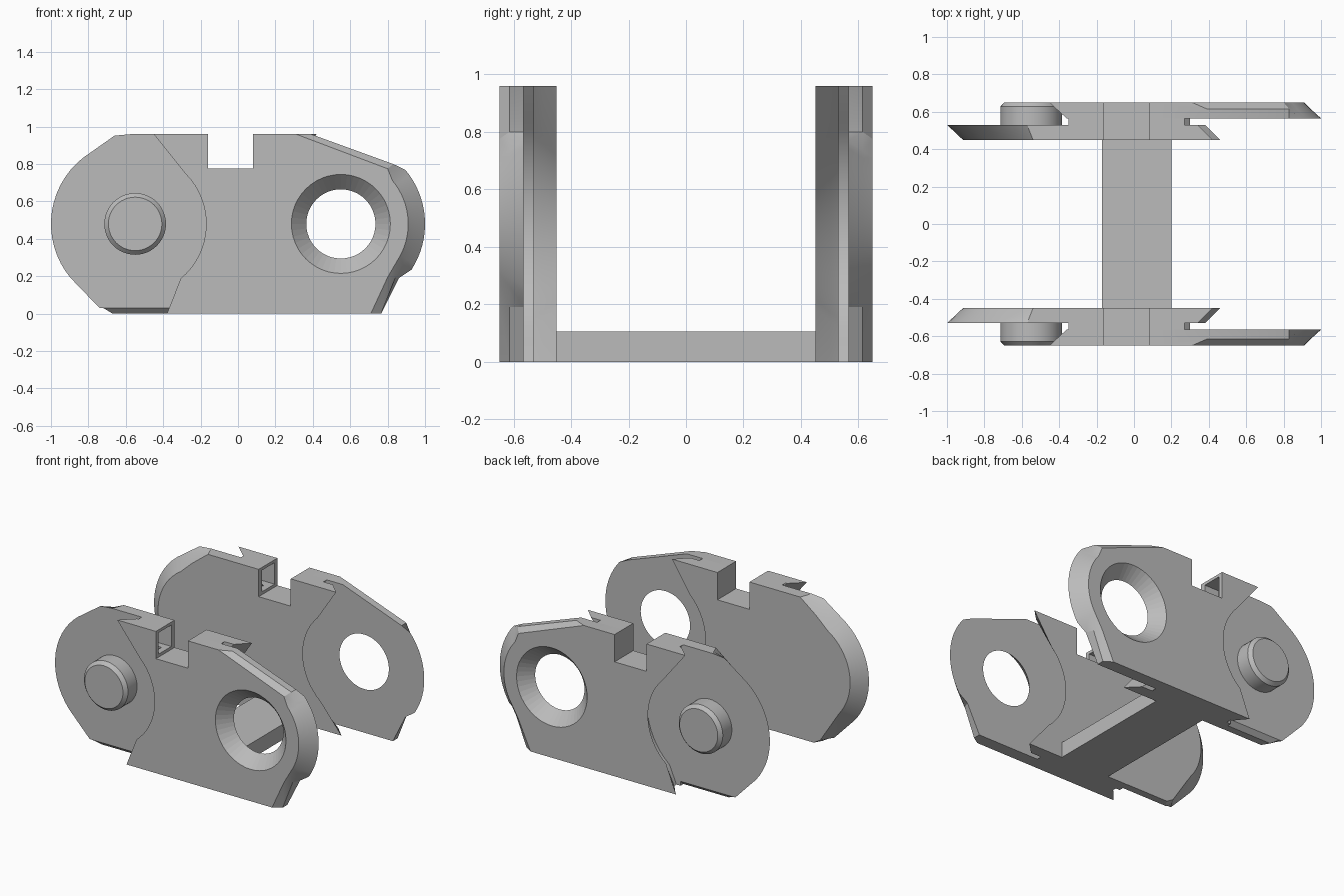
import bpy, bmesh
from math import sin, cos, radians, pi

if "Cube" in bpy.data.objects:
    bpy.data.objects.remove(bpy.data.objects["Cube"], do_unlink=True)

grey = bpy.data.materials.new("plain grey")
grey.use_nodes = True
grey.diffuse_color = (0.5, 0.5, 0.5, 1)
grey.node_tree.nodes["Principled BSDF"].inputs["Base Color"].default_value = (0.5, 0.5, 0.5, 1)

TOP, MID, PIVOT = 0.96, 0.48, 0.55
NOTCH = [(-0.16, TOP), (-0.16, 0.775), (0.08, 0.775), (0.08, TOP)]


def arc(cx, r, a0, a1, n=16):
    """Points of an arc in the x-z plane around a pivot."""
    steps = [radians(a0 + (a1 - a0) * i / n) for i in range(n + 1)]
    return [(cx + r * cos(a), MID + r * sin(a)) for a in steps]


def loft(name, sections):
    """Solid through matching x-z profiles, each given as (y, points)."""
    bm = bmesh.new()
    rings = [[bm.verts.new((x, y, z)) for x, z in pts] for y, pts in sections]
    n = len(rings[0])
    for a, b in zip(rings, rings[1:]):
        for i in range(n):
            j = (i + 1) % n
            bm.faces.new((a[i], a[j], b[j], b[i]))
    bm.faces.new(rings[0])
    bm.faces.new(rings[-1][::-1])
    bmesh.ops.recalc_face_normals(bm, faces=bm.faces)
    mesh = bpy.data.meshes.new(name)
    bm.to_mesh(mesh)
    bm.free()
    mesh.materials.append(grey)
    obj = bpy.data.objects.new(name, mesh)
    bpy.context.collection.objects.link(obj)
    return obj


def circle(cx, r):
    return arc(cx, r, 0, 352.5, 47)


def finish(obj, cutters=()):
    """Cut, mirror to the back side and shade."""
    bpy.ops.object.select_all(action="DESELECT")
    obj.select_set(True)
    bpy.context.view_layer.objects.active = obj
    bpy.ops.object.shade_smooth_by_angle(angle=radians(25))
    for c in cutters:
        m = obj.modifiers.new("cut", "BOOLEAN")
        m.operation, m.solver, m.object = "DIFFERENCE", "EXACT", c
    m = obj.modifiers.new("mirror", "MIRROR")
    m.use_axis = (False, True, False)
    m.use_mirror_merge = False


def left_recess(r, top_x, low_x):
    """Concave edge around the pin, from bottom to top."""
    return [(low_x, 0)] + arc(-PIVOT, r, -50, 45) + [(top_x, TOP)]


def right_recess(r, top_x, low_x):
    """Concave edge around the hole, from top to bottom."""
    return [(top_x, TOP)] + arc(PIVOT, r, 135, 230) + [(low_x, 0)]


def right_end(r, top_x, shoulder, heel, low_x):
    """Rounded right end, from top to bottom."""
    return [(top_x, TOP), shoulder] + arc(PIVOT, r, 40, -33) + [heel, (low_x, 0)]


# Helper cutters: countersunk hole and side pocket of the notch
hole = loft("hole_cutter", [(-0.66, circle(PIVOT, 0.274)), (-0.565, circle(PIVOT, 0.185)),
                            (-0.55, circle(PIVOT, 0.185))])
box = [(-0.27, 0.795), (-0.15, 0.795), (-0.15, 0.94), (-0.27, 0.94)]
pocket = loft("pocket_cutter", [(-0.62, box), (-0.485, box)])
for c in (hole, pocket):
    c.hide_render = True
    c.hide_viewport = True

# Outer plate with hole and bevelled rounded end
shoulder, heel = (0.83, 0.80), (0.86, 0.19)
outer = loft("outer_plate", [
    (-0.65, left_recess(0.38, -0.45, -0.38) + NOTCH
     + right_end(0.36, 0.31, (0.80, 0.775), (0.80, 0.195), 0.71)),
    (-0.615, left_recess(0.415, -0.415, -0.35) + NOTCH
     + right_end(0.395, 0.39, shoulder, (0.84, 0.19), 0.765)),
    (-0.565, left_recess(0.465, -0.36, -0.31) + NOTCH
     + right_end(0.45, 0.39, shoulder, heel, 0.765))])
finish(outer, (hole, pocket))

# Web joining both plates
web_profile = left_recess(0.47, -0.35, -0.30) + NOTCH + right_recess(0.52, 0.27, 0.30)
finish(loft("web", [(-0.565, web_profile), (-0.53, web_profile)]), (pocket,))


# Inner plate with bevelled rounded end and chamfered lower edge
def inner_profile(r, top_x, low, lift, recess):
    step = [(-0.33, 0), (-0.33, lift), (low[0] + 0.05 - lift, lift), low]
    end = arc(-PIVOT, r, 220, 122) + [(-0.66, 0.48 + r + 0.022), (top_x, TOP)]
    return step + end + NOTCH + right_recess(*recess)


inner = loft("inner_plate", [
    (-0.53, inner_profile(0.45, -0.57, (-0.74, 0.03), 0.03, (0.47, 0.34, 0.38))),
    (-0.50, inner_profile(0.418, -0.56, (-0.72, 0.03), 0.001, (0.44, 0.37, 0.41))),
    (-0.45, inner_profile(0.365, -0.54, (-0.69, 0.03), 0.001, (0.38, 0.42, 0.46)))])
finish(inner, (pocket,))

# Hinge pin
finish(loft("hinge_pin", [(-0.65, circle(-PIVOT, 0.143)), (-0.627, circle(-PIVOT, 0.165)),
                          (-0.52, circle(-PIVOT, 0.165))]))

# Floor bar between the sides
bar = [(-0.17, 0), (0.20, 0), (0.20, 0.105), (-0.17, 0.105)]
loft("floor_bar", [(-0.45, bar), (0.45, bar)])
